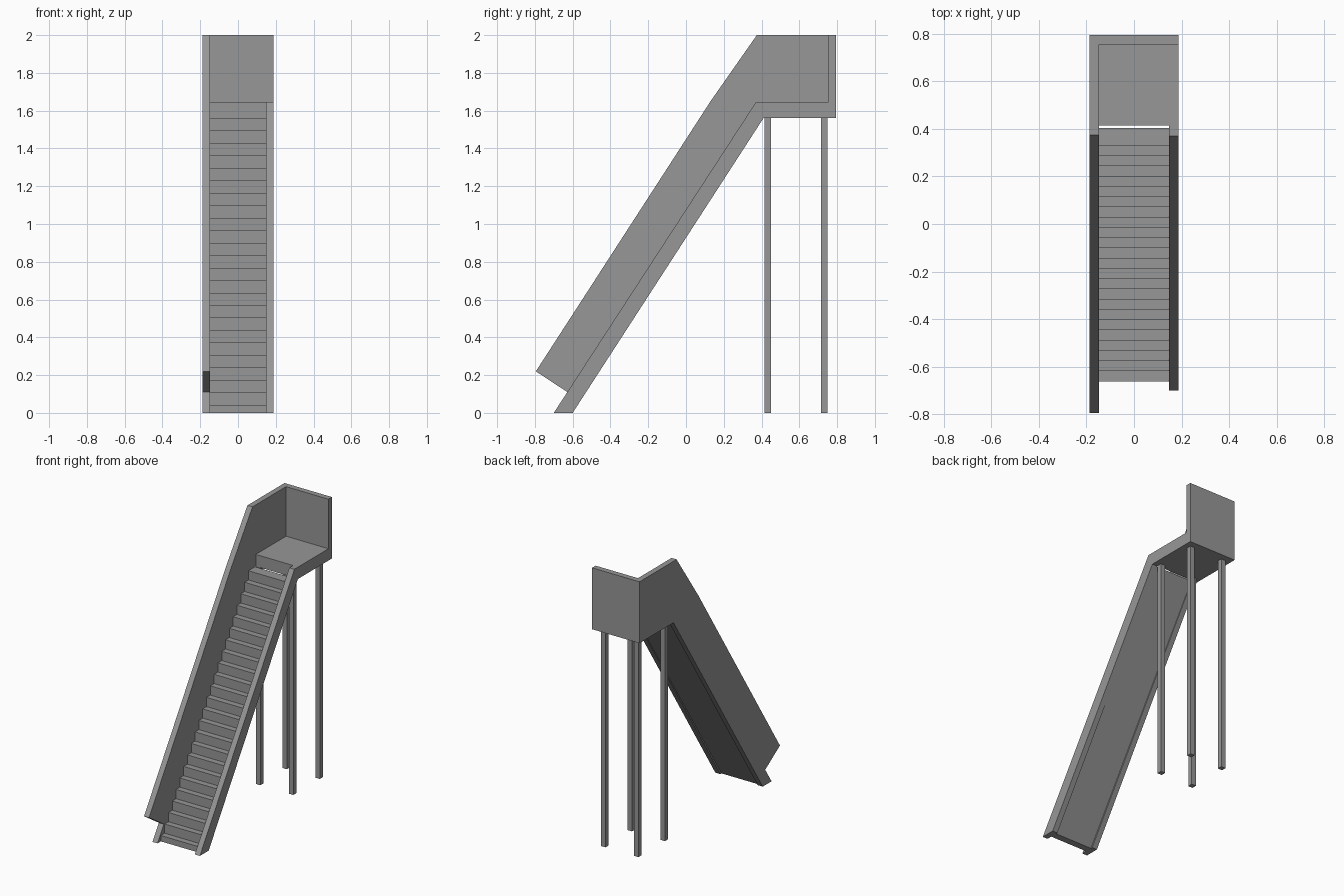
import bpy, bmesh

cube = bpy.data.objects.get("Cube")
if cube:
    bpy.data.objects.remove(cube, do_unlink=True)

grey = bpy.data.materials.new("plain grey")
grey.use_nodes = True
colour = (0.31, 0.31, 0.31, 1)
grey.diffuse_color = colour
grey.node_tree.nodes["Principled BSDF"].inputs["Base Color"].default_value = colour

OUT, INN = 0.188, 0.148          # outer and inner faces of the sides
BACK, BACK_IN = 0.795, 0.755     # outer and inner faces of the back wall
DECK_LOW, DECK_TOP, TOP = 1.56, 1.645, 2.0


def extrude_profile(name, points, x0, x1):
    """Solid made from a (y, z) outline swept from x0 to x1."""
    bm = bmesh.new()
    face = bm.faces.new([bm.verts.new((x0, y, z)) for y, z in points])
    swept = bmesh.ops.extrude_face_region(bm, geom=[face])["geom"]
    verts = [v for v in swept if isinstance(v, bmesh.types.BMVert)]
    bmesh.ops.translate(bm, verts=verts, vec=(x1 - x0, 0, 0))
    bmesh.ops.recalc_face_normals(bm, faces=bm.faces)
    mesh = bpy.data.meshes.new(name)
    bm.to_mesh(mesh)
    bm.free()
    mesh.materials.append(grey)
    obj = bpy.data.objects.new(name, mesh)
    bpy.context.collection.objects.link(obj)
    return obj


def box(name, x0, x1, y0, y1, z0, z1):
    return extrude_profile(name, [(y0, z0), (y1, z0), (y1, z1), (y0, z1)], x0, x1)


# Low stringer on the open side
extrude_profile("low_stringer", [
    (-0.70, 0), (-0.60, 0), (0.41, DECK_LOW), (BACK_IN, DECK_LOW),
    (BACK_IN, DECK_TOP), (0.37, DECK_TOP)], INN, OUT)

# Tall side wall with its stringer foot
extrude_profile("tall_side_wall", [
    (-0.70, 0), (-0.60, 0), (0.41, DECK_LOW), (BACK, DECK_LOW), (BACK, TOP),
    (0.375, TOP), (0.13, 1.65), (-0.795, 0.22), (-0.628, 0.11)], -OUT, -INN)

# Back wall and platform
box("back_wall", -INN, OUT, BACK_IN, BACK, DECK_LOW, TOP)
box("platform", -INN, INN, 0.413, BACK_IN, DECK_LOW, DECK_TOP)

# Stair flight: saw-tooth top over a flat sloping underside
STEPS, RUN, RISE = 24, 0.0431, 0.066
flight = [(-0.613, 0), (-0.662, 0)]
for i in range(STEPS):
    y, z = -0.662 + i * RUN, 0.042 + i * RISE
    flight.append((y, z))
    flight.append((y + RUN, z) if i < STEPS - 1 else (0.404, z))
extrude_profile("stair_flight", flight, -INN, INN)

# Four platform legs
LEG = 0.035
for side, x in (("right", -INN), ("left", INN - LEG)):
    for end, y in (("front", 0.415), ("back", 0.715)):
        box(f"{end}_{side}_leg", x, x + LEG, y, y + LEG, 0, DECK_LOW)
